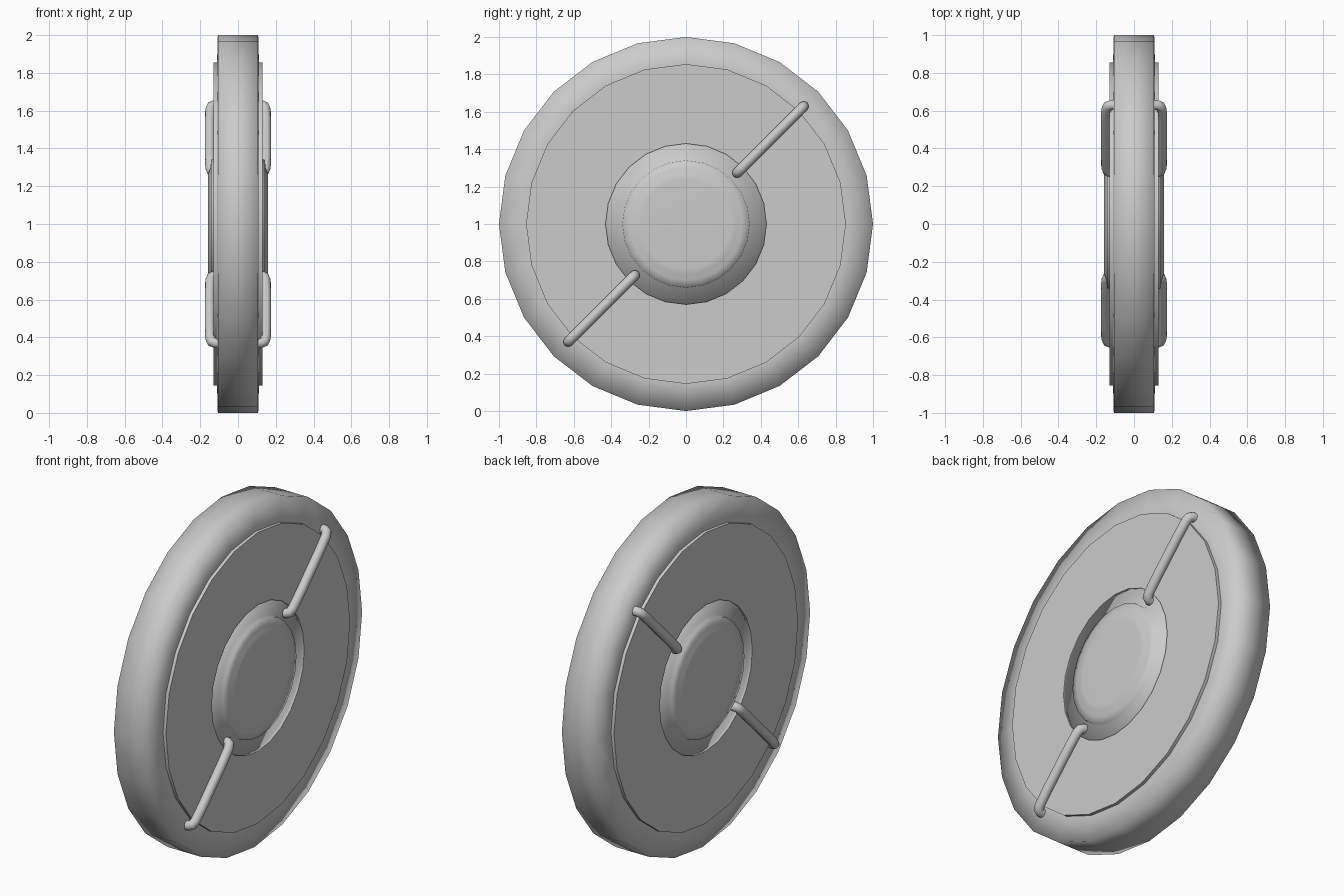
import bpy, bmesh, math
from mathutils import Vector

if "Cube" in bpy.data.objects:
    bpy.data.objects.remove(bpy.data.objects["Cube"])

SIDES = 24
CENTRE = Vector((0, 0, 1))


def finish(name, bm, sharp=None):
    """Turn a bmesh into an object at the wheel centre, mirrored to the -x side."""
    bmesh.ops.remove_doubles(bm, verts=bm.verts, dist=1e-5)
    me = bpy.data.meshes.new(name)
    bm.to_mesh(me)
    bm.free()
    ob = bpy.data.objects.new(name, me)
    bpy.context.collection.objects.link(ob)
    ob.location = CENTRE
    bpy.context.view_layer.objects.active = ob
    for o in bpy.context.selected_objects:
        o.select_set(False)
    ob.select_set(True)
    if sharp is None:
        bpy.ops.object.shade_smooth()
    else:
        bpy.ops.object.shade_smooth_by_angle(angle=math.radians(sharp))
    mod = ob.modifiers.new("mirror", 'MIRROR')
    mod.use_axis = (True, False, False)
    return ob


def revolve(name, profile, sharp=None):
    """Revolve (x, radius) points, outer to inner, around the x axis."""
    bm = bmesh.new()
    rings = []
    for x, r in profile:
        if r == 0:
            rings.append([bm.verts.new((x, 0, 0))] * SIDES)
        else:
            rings.append([bm.verts.new((x, r * math.sin(i * math.tau / SIDES),
                                        r * math.cos(i * math.tau / SIDES)))
                          for i in range(SIDES)])
    for a, b in zip(rings, rings[1:]):
        for i in range(SIDES):
            j = (i + 1) % SIDES
            quad = list(dict.fromkeys((a[i], b[i], b[j], a[j])))
            bm.faces.new(quad)
    # normals point away from the centre plane or axis
    for f in bm.faces:
        f.normal_update()
        c = f.calc_center_median()
        out = Vector((1, 0, 0)) if abs(f.normal.x) > 0.2 else Vector((0, c.y, c.z))
        if f.normal.dot(out) < 0:
            f.normal_flip()
    return finish(name, bm, sharp)


def tube(name, path, radius, sides=12):
    """Sweep a circle along (x, r) points in the diagonal plane, with end caps."""
    bm = bmesh.new()
    diag = Vector((0, 1, 1)).normalized()
    across = Vector((0, 1, -1)).normalized()
    for sign in (1, -1):
        pts = [Vector((x, 0, 0)) + diag * r * sign for x, r in path]
        rings = []
        for k, p in enumerate(pts):
            t = (pts[min(k + 1, len(pts) - 1)] - pts[max(k - 1, 0)]).normalized()
            n = across.cross(t)
            rings.append([bm.verts.new(p + radius * (across * math.cos(a) + n * math.sin(a)))
                          for a in (i * math.tau / sides for i in range(sides))])
        for a, b in zip(rings, rings[1:]):
            for i in range(sides):
                j = (i + 1) % sides
                bm.faces.new((a[i], a[j], b[j], b[i]))
        bm.faces.new(rings[0])
        bm.faces.new(rings[-1])
    bmesh.ops.recalc_face_normals(bm, faces=bm.faces)
    return finish(name, bm, 60)


# outer rim, softly shaded over its shoulders
revolve("outer_rim", [(0, 1), (0.107, 1), (0.111, 0.855)])

# raised side plates with a round recess in the middle
revolve("side_plate", [(0.111, 0.855), (0.13, 0.855), (0.13, 0.43)], 40)

# recess and raised hub
revolve("hub", [(0.13, 0.43), (0.115, 0.43), (0.115, 0.345), (0.142, 0.34),
                (0.146, 0.30), (0.158, 0.27), (0.16, 0.24), (0.16, 0)])

# two bar handles on each side
tube("bar_handle", [(0.09, 0.89), (0.125, 0.89), (0.139, 0.882), (0.146, 0.86),
                    (0.149, 0.77), (0.149, 0.52), (0.146, 0.42), (0.139, 0.395),
                    (0.125, 0.387), (0.09, 0.387)], 0.027)
